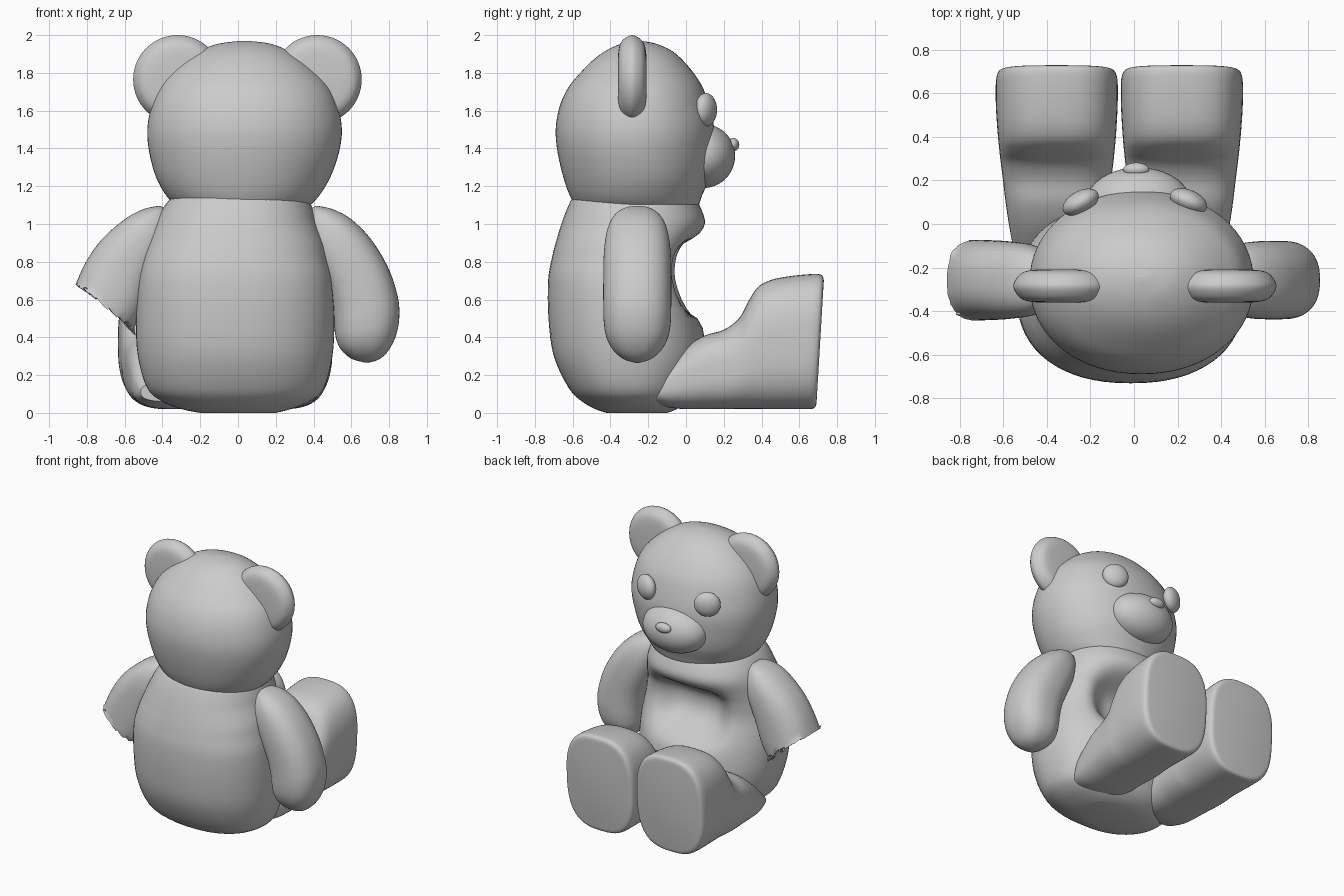
import bpy, bmesh, math, random
from math import cos, sin, pi, exp, radians

if "Cube" in bpy.data.objects:
    bpy.data.objects.remove(bpy.data.objects["Cube"])

random.seed(4)
SEG = 64


def spline(rows, steps=4):
    """Catmull-Rom interpolation of parameter rows."""
    out = []
    for i in range(len(rows) - 1):
        p0, p1 = rows[max(i - 1, 0)], rows[i]
        p2, p3 = rows[i + 1], rows[min(i + 2, len(rows) - 1)]
        for s in range(steps):
            t = s / steps
            out.append([b + 0.5 * t * (c - a + t * (2*a - 5*b + 4*c - d + t * (3*(b - c) + d - a)))
                        for a, b, c, d in zip(p0, p1, p2, p3)])
    out.append(list(rows[-1]))
    return out


def unit_ring(n):
    """Superellipse outline with exponent n."""
    f = lambda v: math.copysign(abs(v) ** (2 / n), v)
    return [(f(cos(2*pi*k/SEG)), f(sin(2*pi*k/SEG))) for k in range(SEG)]


def skin(name, rings):
    """Bridge a stack of rings and cap both ends."""
    bm = bmesh.new()
    vs = [[bm.verts.new(p) for p in r] for r in rings]
    for a, b in zip(vs, vs[1:]):
        for k in range(SEG):
            j = (k + 1) % SEG
            bm.faces.new((a[k], a[j], b[j], b[k]))
    bm.faces.new(vs[0])
    bm.faces.new(vs[-1])
    bmesh.ops.recalc_face_normals(bm, faces=bm.faces[:])
    me = bpy.data.meshes.new(name)
    bm.to_mesh(me)
    bm.free()
    ob = bpy.data.objects.new(name, me)
    bpy.context.collection.objects.link(ob)
    smooth(ob)
    return ob


def smooth(ob):
    bpy.ops.object.select_all(action='DESELECT')
    ob.select_set(True)
    bpy.context.view_layer.objects.active = ob
    bpy.ops.object.shade_smooth_by_angle(angle=radians(45))


def box_rings(rows, n, place):
    """Rows (h, u0, u1, v0, v1): outline fitted to a box at height h."""
    return [[place(h, (a + b)/2 + u*(b - a)/2, (c + d)/2 + v*(d - c)/2)
             for u, v in unit_ring(n)] for h, a, b, c, d in spline(rows)]


def ball(name, loc, size, turn=0):
    bpy.ops.mesh.primitive_uv_sphere_add(segments=40, ring_count=24, location=loc,
                                         rotation=(0, 0, turn))
    ob = bpy.context.object
    ob.name, ob.scale = name, size
    smooth(ob)


# Body with sunken belly
def dented(z, x, y):
    if y > -0.3:
        y -= 0.18 * min(1, (y + 0.3) / 0.2) * exp(-((z - 0.72)/0.18)**4) * exp(-(x/0.26)**4)
    return (x, y, z)

skin("body", box_rings([
    (0.00, -.20, .20, -.42, -.10), (0.02, -.30, .28, -.48, -.05), (0.06, -.40, .38, -.55, .00),
    (0.13, -.48, .455, -.62, .04), (0.30, -.53, .50, -.70, .10), (0.50, -.54, .51, -.728, .08),
    (0.70, -.525, .495, -.73, .02), (0.82, -.50, .47, -.71, .03), (0.90, -.475, .455, -.69, .06),
    (1.00, -.44, .42, -.66, .10), (1.08, -.40, .395, -.63, .08), (1.15, -.34, .36, -.59, .04),
    (1.20, -.25, .27, -.50, -.02)], 2.25, dented))

# Head
skin("head", box_rings([
    (1.05, -.25, .30, -.50, .00), (1.09, -.32, .37, -.575, .06), (1.15, -.38, .43, -.615, .085),
    (1.25, -.435, .49, -.65, .125), (1.38, -.47, .535, -.68, .145), (1.50, -.48, .55, -.69, .15),
    (1.62, -.46, .53, -.67, .125), (1.72, -.42, .49, -.625, .09), (1.80, -.36, .42, -.56, .04),
    (1.87, -.28, .34, -.49, -.02), (1.92, -.20, .26, -.42, -.08), (1.955, -.10, .17, -.34, -.16),
    (1.97, .02, .05, -.26, -.24)], 2.1, lambda z, x, y: (x, y, z)))

# Ears: thick rounded discs
for name, cx in (("right_ear", 0.42), ("left_ear", -0.32)):
    prof = [(-.36, .13), (-.352, .18), (-.33, .213), (-.285, .235),
            (-.24, .213), (-.218, .18), (-.21, .13)]
    skin(name, box_rings([(y, cx - r, cx + r, 1.765 - r, 1.765 + r) for y, r in prof],
                         2.0, lambda y, x, z: (x, y, z)))

# Face
ball("muzzle", (0.02, 0.09, 1.36), (0.245, 0.17, 0.17))
ball("nose", (0.01, 0.25, 1.42), (0.06, 0.032, 0.035))
ball("right_eye", (0.25, 0.105, 1.605), (0.09, 0.052, 0.088), -0.4)
ball("left_eye", (-0.245, 0.1, 1.605), (0.09, 0.052, 0.088), 0.5)

# Legs with upright feet, soles leaning slightly outward
leg_rows = [
    (-.20, .05, .38, .06, .16), (-.10, .01, .42, .03, .26), (0.0, -.01, .44, .02, .35),
    (0.10, -.02, .455, .02, .41), (0.20, -.03, .467, .02, .44), (0.28, -.04, .477, .02, .50),
    (0.33, -.045, .483, .02, .59), (0.38, -.05, .488, .02, .665), (0.45, -.055, .494, .02, .705),
    (0.55, -.06, .50, .02, .725), (0.65, -.06, .50, .02, .735), (0.69, -.052, .492, .022, .733),
    (0.705, -.038, .478, .032, .72), (0.71, -.02, .46, .05, .70)]
for name, flip in (("right_leg", False), ("left_leg", True)):
    def place(y, x, z, flip=flip):
        lean = max(0, min(1, (y - 0.4) / 0.3)) * 0.022 * (z - 0.37) / 0.37
        return (-0.135 - x if flip else x, y + lean, z)
    skin(name, box_rings(leg_rows, 2.8, place))


# Arms: rows (outer x, outer z, inner x, inner z, half depth)
def arm_rings(rows, side):
    return [[(side*((xo + xi)/2 + u*(xo - xi)/2), -0.258 + v*hy, (zo + zi)/2 + u*(zo - zi)/2)
             for u, v in unit_ring(2.4)] for xo, zo, xi, zi, hy in spline(rows)]

shoulder = [(.41, 1.095, .38, 1.08, .03), (.44, 1.093, .36, 1.04, .085),
            (.51, 1.075, .365, .95, .135), (.60, 1.025, .39, .84, .165)]
skin("right_arm", arm_rings(shoulder + [
    (.70, .925, .44, .72, .178), (.79, .78, .48, .62, .18), (.84, .64, .50, .53, .18),
    (.855, .53, .51, .45, .178), (.84, .42, .52, .39, .165), (.80, .335, .545, .335, .13),
    (.75, .285, .60, .287, .075), (.69, .265, .67, .267, .015)], 1))

# Torn arm: ragged rim with a recessed hollow
rings = arm_rings(shoulder + [(.72, .92, .45, .68, .178), (.805, .80, .50, .53, .183),
                              (.86, .68, .56, .44, .185)], -1)
rim = []
for k, (x, y, z) in enumerate(rings[-1]):
    frac = max(0, min(1, (0.86 + x) / 0.3))
    tear = random.uniform(-0.05, 0.035) * math.sqrt(frac) + 0.04 * sin(pi * frac)
    rim.append((x - 0.45 * tear, y, z + 0.8 * tear))
rings[-1] = rim
c = [sum(p[i] for p in rim) / SEG for i in range(3)]
for s, dx, dz in ((0.86, 0.0, 0.0), (0.8, 0.06, 0.09)):
    rings.append([(c[0] + (x - c[0])*s + dx, c[1] + (y - c[1])*s, c[2] + (z - c[2])*s + dz)
                  for x, y, z in rings[-1 if s > 0.85 else -2]])
skin("torn_left_arm", rings)
